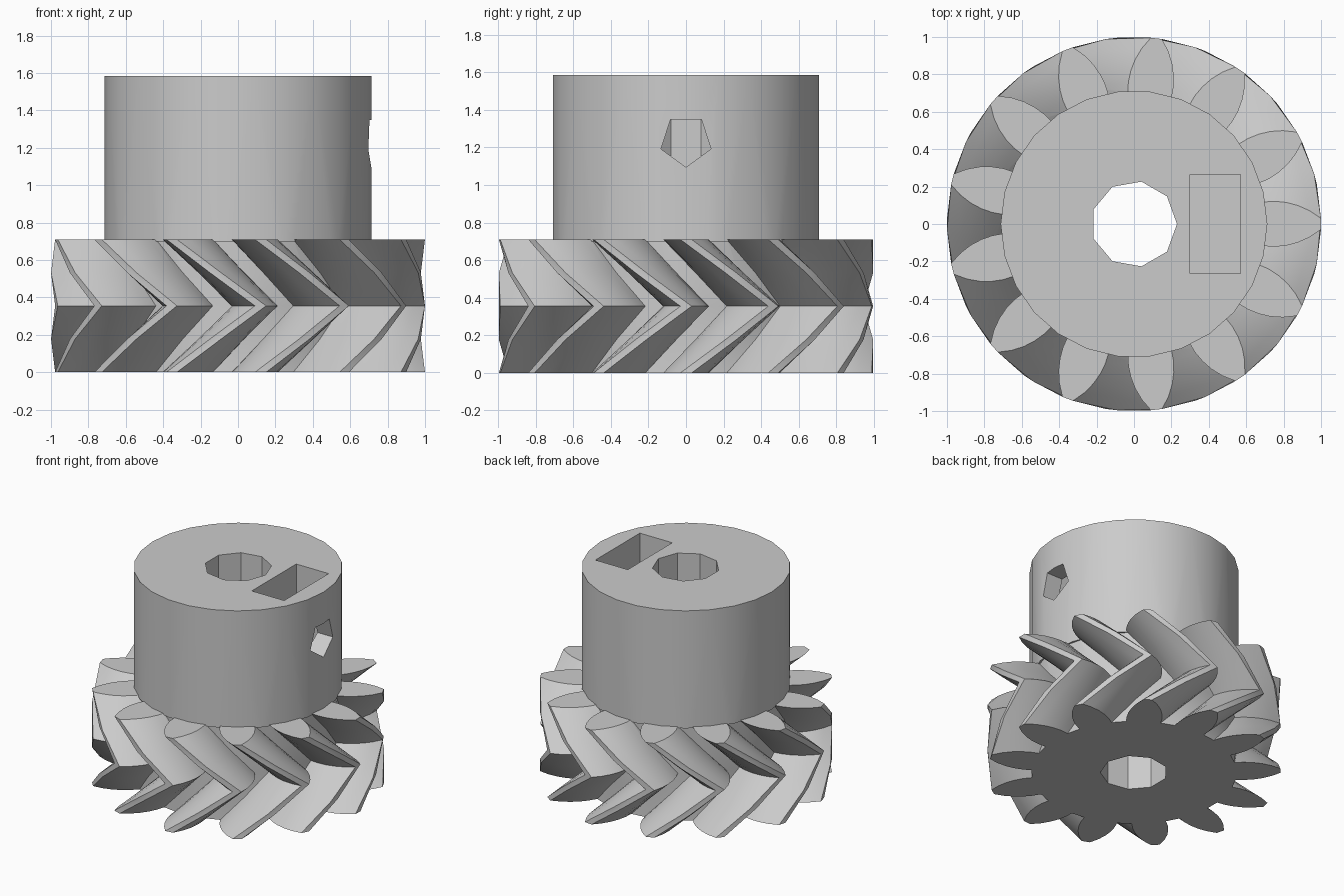
import bpy, bmesh, math
from mathutils import Matrix

if "Cube" in bpy.data.objects:
    bpy.data.objects.remove(bpy.data.objects["Cube"])

TEETH = 13
PITCH = 2 * math.pi / TEETH
GEAR_H = 0.71
HUB_R, HUB_TOP = 0.713, 1.585

grey = bpy.data.materials.new("plain_grey")
grey.use_nodes = True
COLOUR = (0.6, 0.6, 0.6, 1)
grey.diffuse_color = COLOUR
grey.node_tree.nodes["Principled BSDF"].inputs["Base Color"].default_value = COLOUR


def make_object(name, bm):
    bmesh.ops.recalc_face_normals(bm, faces=bm.faces)
    mesh = bpy.data.meshes.new(name)
    bm.to_mesh(mesh)
    bm.free()
    mesh.materials.append(grey)
    obj = bpy.data.objects.new(name, mesh)
    bpy.context.collection.objects.link(obj)
    return obj


def prism(name, sides, radius, z0, z1, matrix=Matrix()):
    """Upright prism with one corner on +x, then moved by matrix."""
    bm = bmesh.new()
    ring = [bm.verts.new((radius * math.cos(2 * math.pi * i / sides),
                          radius * math.sin(2 * math.pi * i / sides), z0))
            for i in range(sides)]
    face = bm.faces.new(ring)
    top = bmesh.ops.extrude_face_region(bm, geom=[face])["geom"]
    bmesh.ops.translate(bm, vec=(0, 0, z1 - z0),
                        verts=[v for v in top if isinstance(v, bmesh.types.BMVert)])
    bm.transform(matrix)
    return make_object(name, bm)


def boolean(target, tool, operation):
    """Apply a boolean and discard the helper."""
    tool.hide_render = True
    mod = target.modifiers.new("cut", "BOOLEAN")
    mod.operation, mod.solver, mod.object = operation, "EXACT", tool
    bpy.context.view_layer.objects.active = target
    bpy.ops.object.modifier_apply(modifier=mod.name)
    bpy.data.objects.remove(tool)


# Tooth flank: radius and half width, root to tip
flank = [(0.70, 0.118), (0.76, 0.122), (0.82, 0.116), (0.88, 0.10),
         (0.94, 0.072), (1.0, 0.03)]
tooth = [(r, -w / r) for r, w in flank] + [(r, w / r) for r, w in reversed(flank)]
outline = [(r, a + k * PITCH) for k in range(TEETH) for r, a in tooth]

# Herringbone gear: twists one tooth forward to mid height, then back
bm = bmesh.new()
rings = []
for level, twist in enumerate((0, 0.5, 1, 0.5, 0)):
    z = GEAR_H * level / 4
    rings.append([bm.verts.new((r * math.cos(a + twist * PITCH),
                                r * math.sin(a + twist * PITCH), z))
                  for r, a in outline])
count = len(outline)
for low, high in zip(rings, rings[1:]):
    for i in range(count):
        j = (i + 1) % count
        bm.faces.new((low[i], low[j], high[j], high[i]))
bm.faces.new(list(reversed(rings[0])))
bm.faces.new(rings[-1])
bmesh.ops.triangulate(bm, faces=[f for f in bm.faces if len(f.verts) == 4])
gear = make_object("herringbone_gear_with_hub", bm)

# Hub on top of the gear
boolean(gear, prism("hub", 26, HUB_R, GEAR_H - 0.01, HUB_TOP), "UNION")

# Shaft bore
boolean(gear, prism("bore_cutter", 9, 0.23, -0.2, 2), "DIFFERENCE")

# Nut slot in the hub top
bm = bmesh.new()
bmesh.ops.create_cube(bm, size=1, matrix=Matrix.Translation((0.435, 0, 1.47))
                      @ Matrix.Diagonal((0.27, 0.53, 1.0, 1)))
boolean(gear, make_object("nut_slot_cutter", bm), "DIFFERENCE")

# Screw hole from the hub's left side into the bore
lay_down = Matrix.Translation((0, 0, 1.235)) @ Matrix.Rotation(math.pi / 2, 4, "Y")
boolean(gear, prism("screw_hole_cutter", 5, 0.14, 0, 0.9, lay_down), "DIFFERENCE")

# Smooth flanks and hub, crisp edges
bpy.ops.object.select_all(action="DESELECT")
gear.select_set(True)
bpy.context.view_layer.objects.active = gear
bpy.ops.object.shade_smooth_by_angle(angle=math.radians(30))
